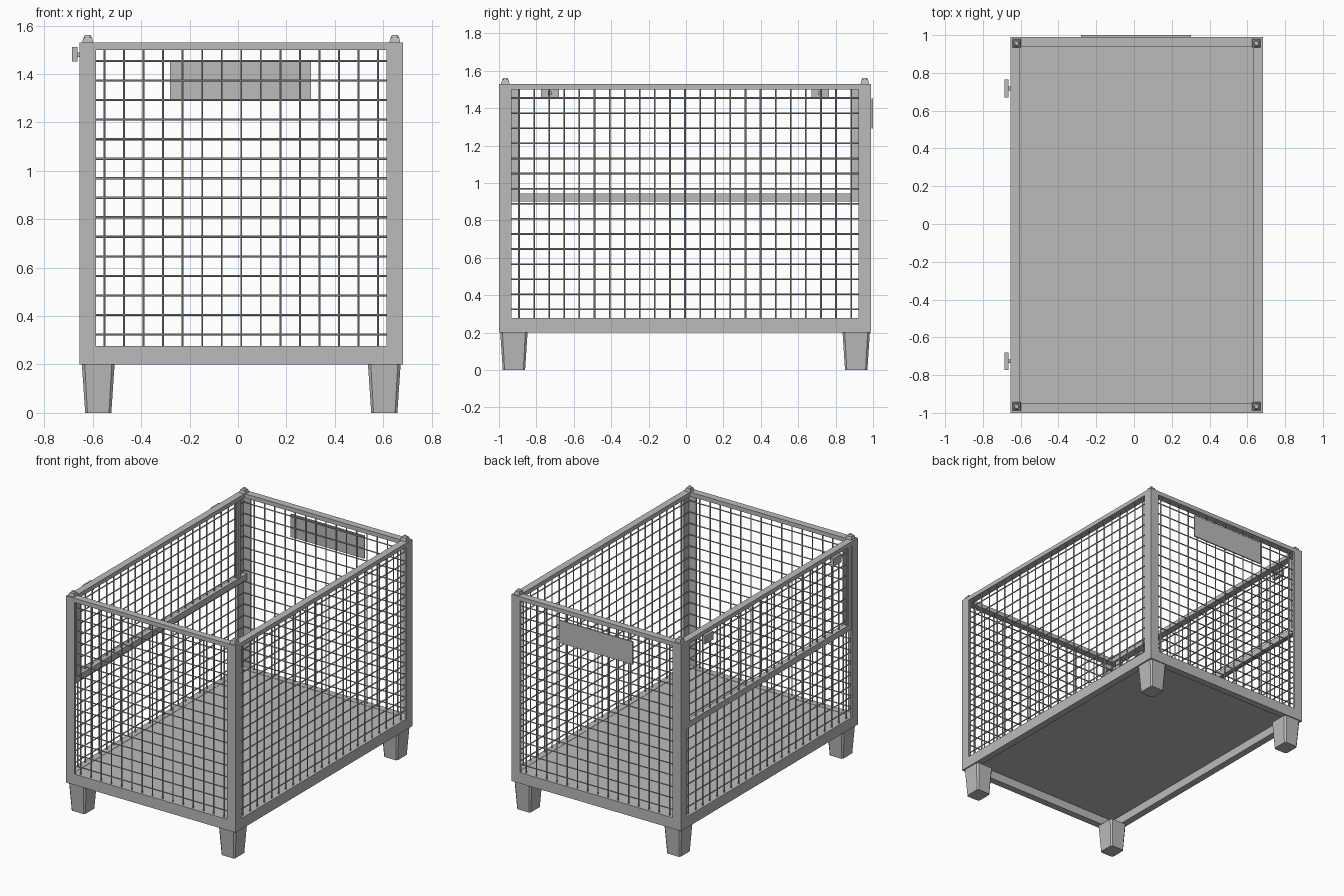
import bpy, bmesh
from mathutils import Vector, Matrix

old = bpy.data.objects.get("Cube")
if old:
    bpy.data.objects.remove(old, do_unlink=True)

steel = bpy.data.materials.new("galvanised grey")
steel.use_nodes = True
GREY = (0.5, 0.5, 0.5, 1)
steel.diffuse_color = GREY
steel.node_tree.nodes["Principled BSDF"].inputs["Base Color"].default_value = GREY

# Outer limits of the frame
X0, X1, Y0, Y1 = -0.655, 0.682, -1.0, 0.99
CX, CY = (X0 + X1) / 2, (Y0 + Y1) / 2
BASE, DECK, RIM, TOP = 0.2, 0.277, 1.5, 1.53
RAIL, POST, SHEET, PITCH = 0.05, 0.068, 0.012, 0.0807
CORNERS = [("front_right", X0, Y0, 1, 1), ("front_left", X1, Y0, -1, 1),
           ("back_right", X0, Y1, 1, -1), ("back_left", X1, Y1, -1, -1)]


def finish(name, bm):
    bmesh.ops.recalc_face_normals(bm, faces=bm.faces)
    mesh = bpy.data.meshes.new(name)
    bm.to_mesh(mesh)
    bm.free()
    mesh.materials.append(steel)
    obj = bpy.data.objects.new(name, mesh)
    bpy.context.collection.objects.link(obj)
    return obj


def add_box(bm, a, b):
    a, b = Vector(a), Vector(b)
    size = [abs(v) for v in b - a]
    bmesh.ops.create_cube(bm, size=1, matrix=Matrix.Translation((a + b) / 2)
                          @ Matrix.Diagonal((*size, 1)))


def box(name, a, b):
    bm = bmesh.new()
    add_box(bm, a, b)
    return finish(name, bm)


def add_wire(bm, a, b, radius=0.0045):
    a, b = Vector(a), Vector(b)
    turn = (b - a).to_track_quat('Z', 'Y').to_matrix().to_4x4()
    bmesh.ops.create_cone(bm, cap_ends=True, segments=6, radius1=radius, radius2=radius,
                          depth=(b - a).length, matrix=Matrix.Translation((a + b) / 2) @ turn)


def ring(name, z0, z1):
    # Rectangular frame of four rails
    bm = bmesh.new()
    for x, s in ((X0, 1), (X1, -1)):
        add_box(bm, (x, Y0, z0), (x + s * RAIL, Y1, z1))
    for y, s in ((Y0, 1), (Y1, -1)):
        add_box(bm, (X0 + RAIL, y, z0), (X1 - RAIL, y + s * RAIL, z1))
    finish(name, bm)


def wire_panel(name, along_x, wall, inward, middle, half, count):
    # Grid of upright wires with level wires welded on the inside
    bm = bmesh.new()

    def point(u, z, depth):
        d = wall + inward * depth
        return (u, d, z) if along_x else (d, u, z)

    for i in range(-count, count + 1):
        u = middle + i * PITCH
        add_wire(bm, point(u, DECK - 0.02, 0.018), point(u, RIM + 0.01, 0.018))
    for i in range(15):
        z = 0.324 + i * PITCH
        add_wire(bm, point(middle - half, z, 0.025), point(middle + half, z, 0.025))
    finish(name, bm)


# Base, deck and upper rim
ring("base_frame", BASE, DECK)
ring("top_rim", RIM, TOP)
box("floor_panel", (X0 + RAIL, Y0 + RAIL, DECK - 0.017), (X1 - RAIL, Y1 - RAIL, DECK - 0.002))

for name, x, y, sx, sy in CORNERS:
    # Angle-section corner post
    bm = bmesh.new()
    add_box(bm, (x, y, BASE), (x + sx * POST, y + sy * SHEET, TOP))
    add_box(bm, (x, y + sy * SHEET, BASE), (x + sx * SHEET, y + sy * POST, TOP))
    finish(name + "_post", bm)

    # Tapered foot with chamfered corners
    bm = bmesh.new()
    add_box(bm, (x + sx * 0.01, y + sy * 0.007, 0), (x + sx * 0.145, y + sy * 0.153, BASE))
    uprights = [e for e in bm.edges if abs(e.verts[0].co.z - e.verts[1].co.z) > 0.1]
    bmesh.ops.bevel(bm, geom=uprights, offset=0.012, segments=1, affect='EDGES')
    mx, my = x + sx * 0.0775, y + sy * 0.08
    for v in bm.verts:
        if v.co.z < 0.1:
            v.co.x = mx + (v.co.x - mx) * 0.8
            v.co.y = my + (v.co.y - my) * 0.82
    finish(name + "_foot", bm)

    # Stacking stud: square taper with a round tip
    bm = bmesh.new()
    cx, cy = x + sx * 0.034, y + sy * 0.034
    square = Matrix.Rotation(0.7854, 4, 'Z')
    bmesh.ops.create_cone(bm, cap_ends=True, segments=4, radius1=0.032, radius2=0.025, depth=0.022,
                          matrix=Matrix.Translation((cx, cy, TOP + 0.011)) @ square)
    bmesh.ops.create_cone(bm, cap_ends=True, segments=12, radius1=0.017, radius2=0.011, depth=0.011,
                          matrix=Matrix.Translation((cx, cy, TOP + 0.0265)))
    finish(name + "_stacking_stud", bm)

# Wire mesh walls
HX, HY = (X1 - X0) / 2 - 0.02, (Y1 - Y0) / 2 - 0.02
wire_panel("front_mesh", True, Y0, 1, CX, HX, 7)
wire_panel("back_mesh", True, Y1, -1, CX, HX, 7)
wire_panel("left_mesh", False, X1, -1, CY, HY, 11)
wire_panel("right_mesh", False, X0, 1, CY, HY, 11)

# Drop gate in the upper half of the right wall
box("gate_rail", (X0 + 0.003, Y0 + SHEET, 0.9), (X0 + 0.04, Y1 - SHEET, 0.943))
for name, y, s in (("front", Y0, 1), ("back", Y1, -1)):
    box(name + "_gate_stile", (X0 + 0.003, y + s * POST, 0.943),
        (X0 + 0.035, y + s * (POST + 0.037), RIM))
    mid = y + s * 0.273
    box(name + "_gate_latch", (X0 - 0.03, mid - 0.047, 1.452), (X0 - 0.009, mid + 0.047, 1.512))
    box(name + "_latch_pin", (X0 - 0.01, mid - 0.01, 1.47), (X0 + 0.02, mid + 0.01, 1.49))

# Blank marking plate on the back wall
box("marking_plate", (-0.28, Y1 + 0.001, 1.29), (0.302, 1.0, 1.452))
